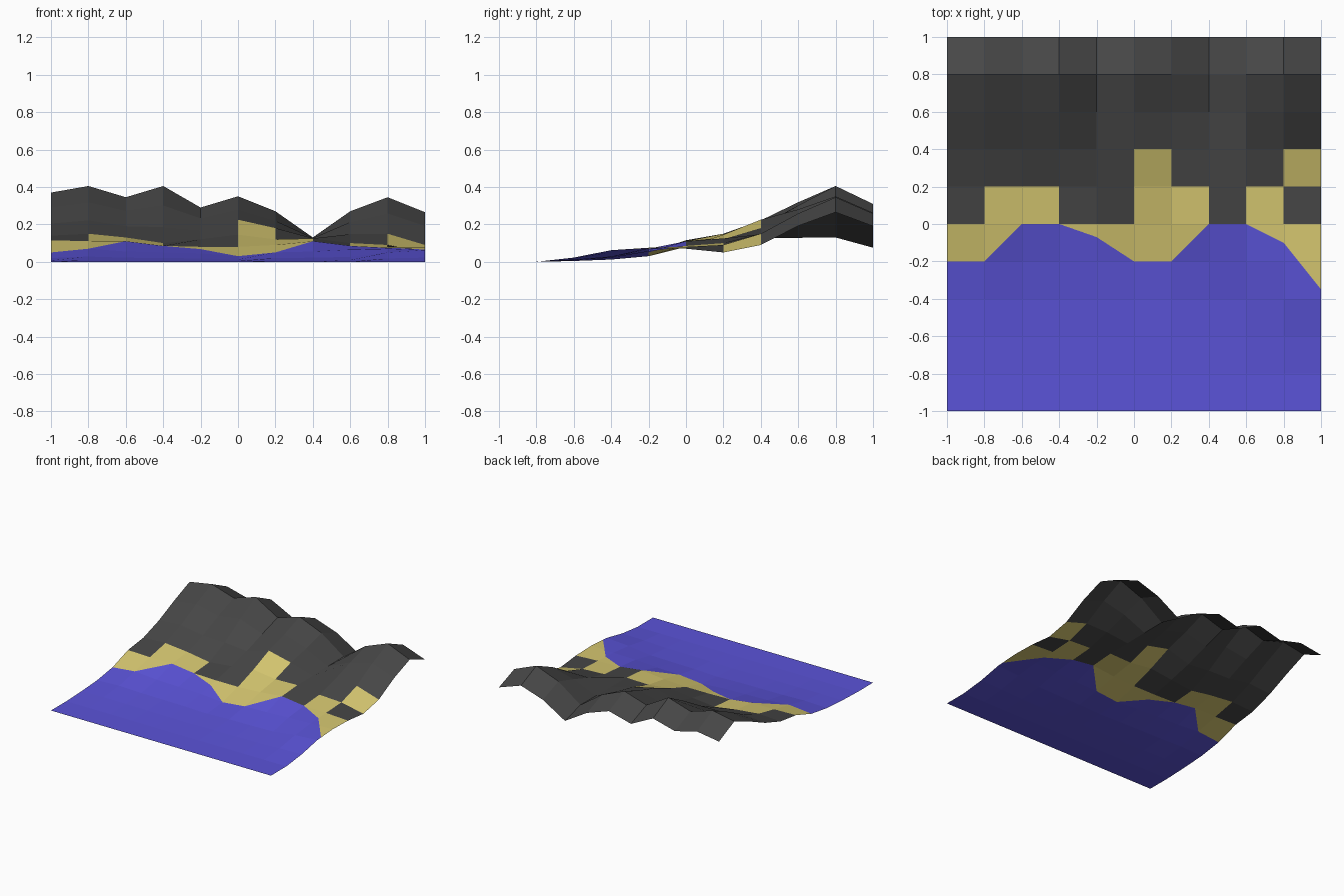
import bpy, bmesh
from mathutils import Vector

if "Cube" in bpy.data.objects:
    bpy.data.objects.remove(bpy.data.objects["Cube"])

N, STEP = 10, 0.2

# Cross-profiles, left to right, at the main depths
shallows = [.05, .07, .055, .05, .045, .03, .05, .055, .065, .07, .075]   # y = -0.2
beach = [.115, .11, .11, .085, .08, .08, .09, .11, .085, .08, .07]        # y = 0
foothill = [.14, .15, .13, .10, .12, .145, .12, .125, .10, .09, .05]      # y = 0.2
ridge = [.37, .405, .345, .405, .29, .35, .27, .13, .27, .345, .265]      # y = 0.8
shore = [-.2, -.2, 0, 0, -.07, -.2, -.2, 0, 0, -.1, -.35]                 # waterline y

# In-between rows blended from the profiles
seabed = [z * .4 for z in shallows]
seabed[9:] = [.05, .062]
mix = lambda t: [a + t * (b - a) for a, b in zip(foothill, ridge)]
lower = mix(.28)
lower[5:7] = [.225, .18]
lower[9:] = [.15, .09]
rows = [[0] * 11, [0] * 11, [z * .36 for z in seabed], seabed, shallows, beach,
        foothill, lower, mix(.66), ridge, [z * .85 - .035 for z in ridge]]


def material(name, rgb):
    m = bpy.data.materials.new(name)
    m.diffuse_color = (*rgb, 1)
    m.use_nodes = True
    m.node_tree.nodes["Principled BSDF"].inputs["Base Color"].default_value = m.diffuse_color
    return m


# Terrain sheet
bm = bmesh.new()
grid = [[bm.verts.new((-1 + i * STEP, -1 + j * STEP, rows[j][i])) for i in range(N + 1)]
        for j in range(N + 1)]
for j in range(N):
    for i in range(N):
        bm.faces.new((grid[j][i], grid[j][i + 1], grid[j + 1][i + 1], grid[j + 1][i]))


def column(f):
    return min(N - 1, max(0, int((f.calc_center_bounds().x + 1) / STEP)))


# Cut the waterline through each column of cells
for i in range(N):
    a = Vector((-1 + i * STEP, shore[i], 0))
    b = Vector((-1 + (i + 1) * STEP, shore[i + 1], 0))
    d = b - a
    faces = [f for f in bm.faces if column(f) == i]
    edges = {e for f in faces for e in f.edges}
    verts = {v for f in faces for v in f.verts}
    bmesh.ops.bisect_plane(bm, geom=list(verts) + list(edges) + faces, dist=0.0005,
                           plane_co=a, plane_no=Vector((-d.y, d.x, 0)).normalized())

# Colour: water before the waterline, sand along it and in patches, rock behind
sand_patches = {(1, 5), (2, 5), (5, 5), (6, 5), (8, 5), (5, 6), (9, 6)}
for f in bm.faces:
    c = f.calc_center_median()
    i = column(f)
    t = (c.x + 1) / STEP - i
    waterline = shore[i] + t * (shore[i + 1] - shore[i])
    row = int((c.y + 1) / STEP)
    if c.y < waterline:
        f.material_index = 0
    elif row < 5 or (i, row) in sand_patches:
        f.material_index = 1
    else:
        f.material_index = 2

me = bpy.data.meshes.new("coastal_terrain")
bm.to_mesh(me)
bm.free()
me.materials.append(material("water_blue", (.105, .088, .69)))
me.materials.append(material("sand_yellow", (.68, .58, .165)))
me.materials.append(material("rock_grey", (.062, .062, .062)))
bpy.context.collection.objects.link(bpy.data.objects.new("coastal_terrain", me))
